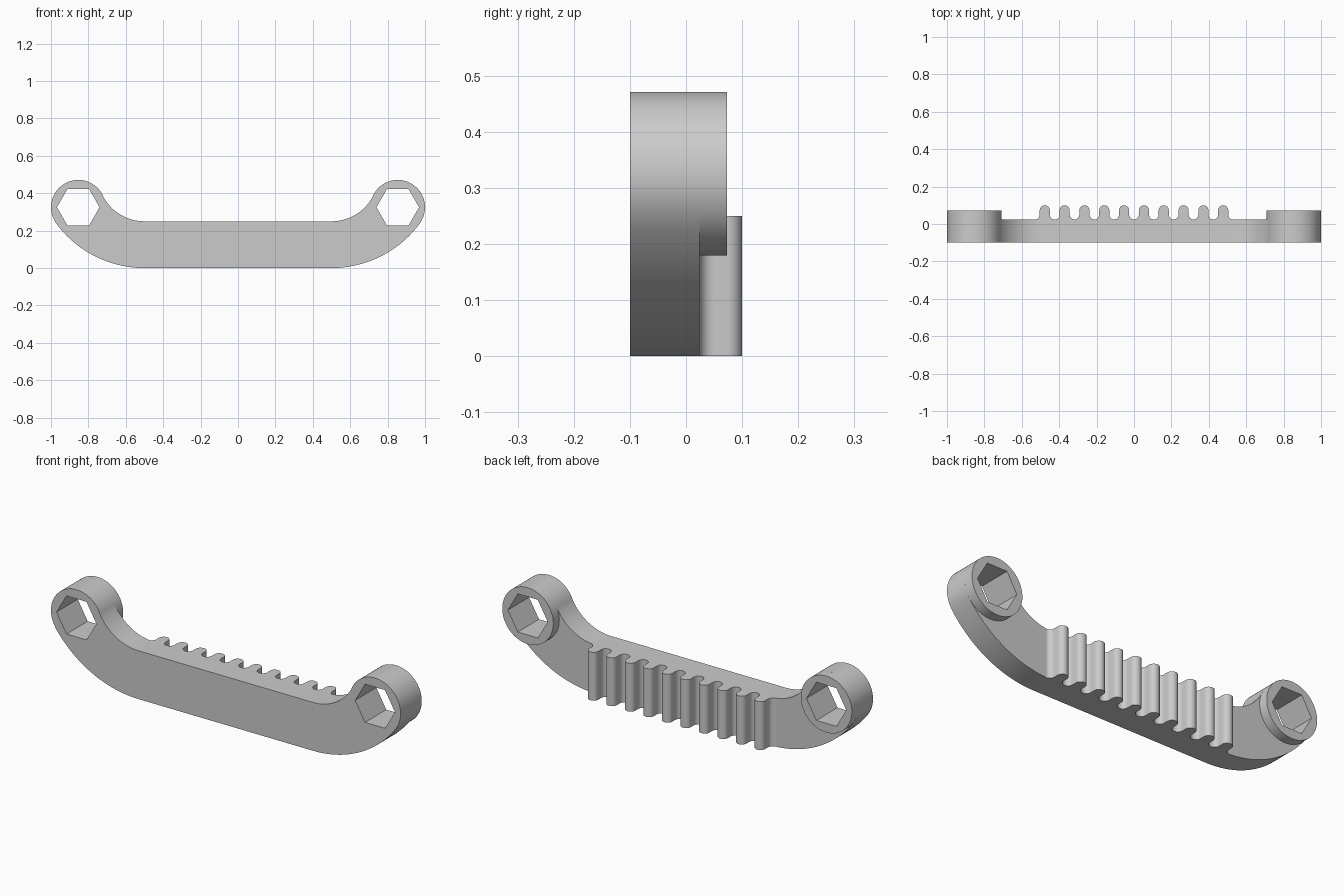
import bpy, bmesh
from math import cos, sin, radians, atan2, degrees
from mathutils import Vector

cube = bpy.data.objects.get("Cube")
if cube:
    bpy.data.objects.remove(cube, do_unlink=True)

grey = bpy.data.materials.new("plain grey")
grey.use_nodes = True
COLOUR = (0.6, 0.6, 0.6, 1)
grey.diffuse_color = COLOUR
grey.node_tree.nodes["Principled BSDF"].inputs["Base Color"].default_value = COLOUR

FRONT, BACK, BOSS_BACK = -0.1, 0.024, 0.073
EYE, EYE_R = Vector((0.854, 0.325)), 0.146
HEIGHT, BEND_X = 0.25, 0.5
OUTER_R, INNER_R = 0.587, 0.25


def arc(centre, r, start, end, steps):
    angles = [radians(start + (end - start) * i / steps) for i in range(steps + 1)]
    return [(centre[0] + r * cos(a), centre[1] + r * sin(a)) for a in angles]


def prism(name, points, start, end, axis="Y"):
    """Extrude a flat outline along Y (outline in XZ) or Z (outline in XY)."""
    bm = bmesh.new()
    along_y = axis == "Y"
    verts = [bm.verts.new((u, start, v) if along_y else (u, v, start)) for u, v in points]
    face = bm.faces.new(verts)
    moved = bmesh.ops.extrude_face_region(bm, geom=[face])["geom"]
    shift = Vector((0, end - start, 0) if along_y else (0, 0, end - start))
    bmesh.ops.translate(bm, vec=shift, verts=[g for g in moved if isinstance(g, bmesh.types.BMVert)])
    bmesh.ops.recalc_face_normals(bm, faces=bm.faces)
    mesh = bpy.data.meshes.new(name)
    bm.to_mesh(mesh)
    bm.free()
    mesh.materials.append(grey)
    obj = bpy.data.objects.new(name, mesh)
    bpy.context.collection.objects.link(obj)
    return obj


def activate(obj):
    bpy.ops.object.select_all(action="DESELECT")
    obj.select_set(True)
    bpy.context.view_layer.objects.active = obj


def cut(obj, cutter):
    activate(obj)
    mod = obj.modifiers.new("hex_hole", "BOOLEAN")
    mod.operation, mod.solver, mod.object = "DIFFERENCE", "EXACT", cutter
    bpy.ops.object.modifier_apply(modifier=mod.name)


def smooth(obj):
    activate(obj)
    bpy.ops.object.shade_smooth_by_angle(angle=radians(30))


# Curved bar: tangent arcs sweep up into a round eye at each end
outer_c = Vector((BEND_X, OUTER_R))
inner_c = Vector((BEND_X, HEIGHT + INNER_R))
low, high = EYE - outer_c, inner_c - EYE
a_low, a_high = degrees(atan2(low.y, low.x)), degrees(atan2(high.y, high.x))
half = arc(outer_c, OUTER_R, -90, a_low, 24)
half += arc(EYE, EYE_R, a_low, a_high, 48)[1:]
half += arc(inner_c, INNER_R, a_high - 180, -90, 20)[1:]
bar = prism("bar", half + [(-x, z) for x, z in reversed(half)], FRONT, BACK)

# Raised round bosses and the hexagonal holes through them
for side, label in ((1, "left"), (-1, "right")):
    centre = (side * EYE.x, EYE.y)
    boss = prism(label + "_boss", arc(centre, EYE_R, 0, 360, 72)[:-1], BACK, BOSS_BACK)
    cutter = prism(label + "_hex_cutter", arc(centre, 0.114, 0, 360, 6)[:-1], -0.3, 0.3)
    cutter.hide_render = True
    cut(bar, cutter)
    cut(boss, cutter)
    bpy.data.objects.remove(cutter, do_unlink=True)
    smooth(boss)
smooth(bar)

# Rack of rounded teeth on the back
TEETH, PITCH, TIP_R, TIP = 10, 0.106, 0.027, 0.1
ROOT_R = PITCH / 2 - TIP_R
rack = []
for i in range(TEETH):
    x = (i - (TEETH - 1) / 2) * PITCH
    rack += arc((x - PITCH / 2, BACK + ROOT_R), ROOT_R, -90, 0, 8)[1 if i else 0:]
    rack += arc((x, TIP - TIP_R), TIP_R, 180, 0, 16)
    rack += arc((x + PITCH / 2, BACK + ROOT_R), ROOT_R, 180, 270, 8)
edge = TEETH * PITCH / 2
rack += [(edge, BACK - 0.004), (-edge, BACK - 0.004)]
smooth(prism("teeth", rack, 0, HEIGHT, "Z"))
